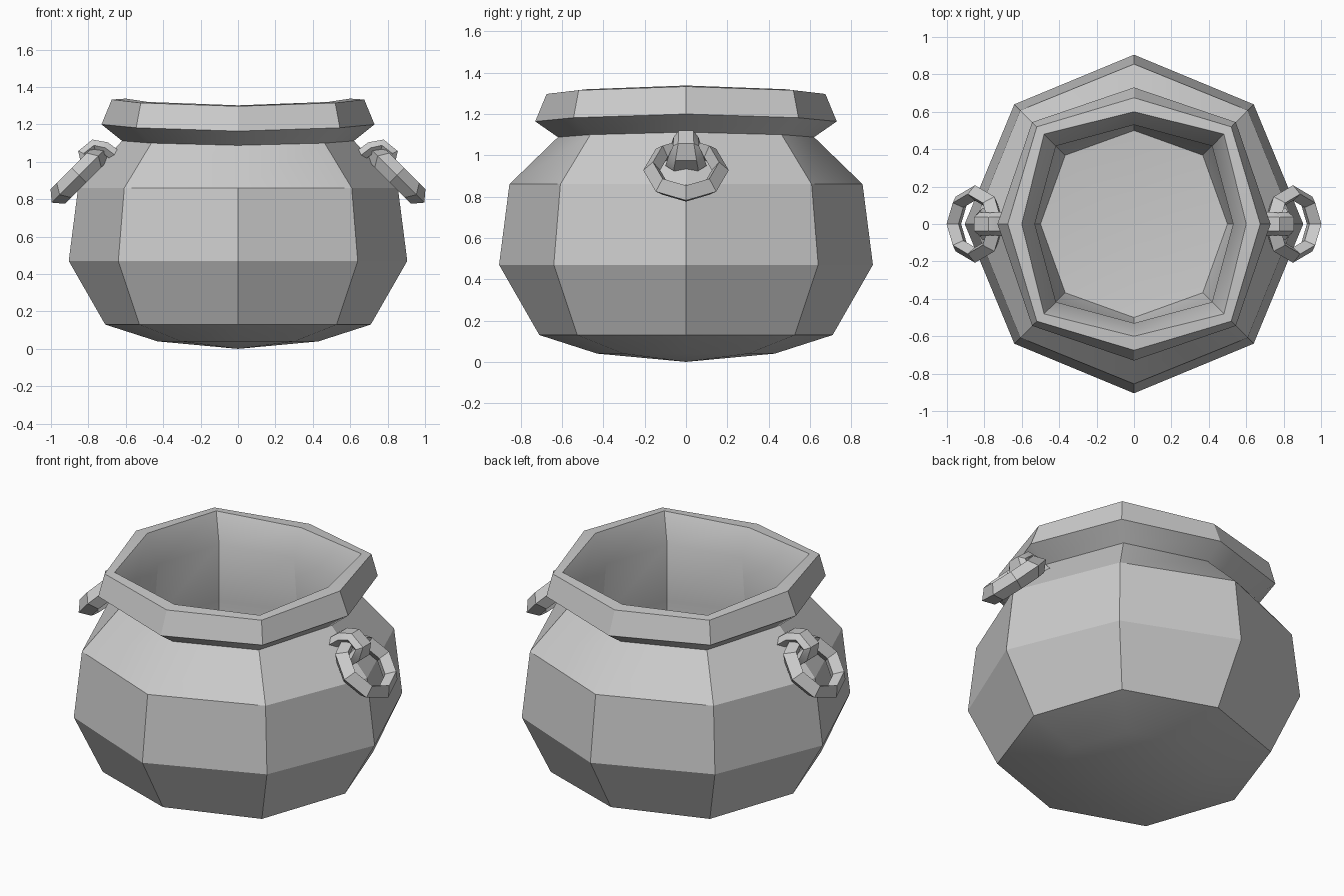
import bpy, bmesh, math
from mathutils import Vector

cube = bpy.data.objects.get("Cube")
if cube:
    bpy.data.objects.remove(cube)

iron = bpy.data.materials.new("grey iron")
iron.use_nodes = True
colour = (0.6, 0.6, 0.6, 1)
iron.diffuse_color = colour
iron.node_tree.nodes["Principled BSDF"].inputs["Base Color"].default_value = colour


def finish(name, bm):
    bmesh.ops.recalc_face_normals(bm, faces=bm.faces)
    mesh = bpy.data.meshes.new(name)
    bm.to_mesh(mesh)
    bm.free()
    obj = bpy.data.objects.new(name, mesh)
    bpy.context.collection.objects.link(obj)
    mesh.materials.append(iron)
    bpy.ops.object.select_all(action='DESELECT')
    obj.select_set(True)
    bpy.context.view_layer.objects.active = obj
    bpy.ops.object.shade_smooth_by_angle(angle=math.radians(32))


def bridge(bm, a, b):
    n = len(a)
    for i in range(n):
        j = (i + 1) % n
        bm.faces.new((a[i], a[j], b[j], b[i]))


def fan(bm, ring, z):
    tip = bm.verts.new((0, 0, z))
    for i in range(len(ring)):
        bm.faces.new((ring[i], ring[(i + 1) % len(ring)], tip))


# Pot: eight-sided shell; each row is straight radius, corner radius, height, wave
SIDES = 8
profile = [
    (0.43, 0.43, 0.04, 0), (0.71, 0.745, 0.13, 0), (0.905, 0.905, 0.47, 0),
    (0.855, 0.86, 0.86, 0), (0.62, 0.655, 1.10, 0.012),
    (0.73, 0.77, 1.182, 0.018), (0.675, 0.735, 1.315, 0.018),
    (0.60, 0.68, 1.32, 0.018), (0.53, 0.59, 1.16, 0.01),
    (0.56, 0.60, 0.82, 0), (0.58, 0.60, 0.47, 0), (0.50, 0.52, 0.18, 0),
]
bm = bmesh.new()
rings = []
for straight, corner, z, wave in profile:
    ring = []
    for i in range(SIDES):
        a = math.tau * i / SIDES
        r = corner if i % 2 else straight
        ring.append(bm.verts.new((r * math.cos(a), r * math.sin(a),
                                  z + wave * math.cos(2 * a))))
    rings.append(ring)
for a, b in zip(rings, rings[1:]):
    bridge(bm, a, b)
fan(bm, rings[0], 0)
fan(bm, rings[-1], 0.14)
finish("pot", bm)


# Hanging ring: diamond-section octagon leaning out at 45 degrees
def handle_ring(name, side):
    bm = bmesh.new()
    down = Vector((side, 0, -1)).normalized()
    normal = Vector((side, 0, 1)).normalized()
    centre = Vector((side * 0.85, 0, 0.928))
    loops = []
    for i in range(8):
        a = math.tau * i / 8
        out = down * math.cos(a) + Vector((0, math.sin(a), 0))
        loops.append([bm.verts.new(centre + out * r + normal * h)
                      for r, h in ((0.207, 0), (0.16, 0.055), (0.125, 0), (0.16, -0.055))])
    for i in range(8):
        bridge(bm, loops[i], loops[(i + 1) % 8])
    finish(name, bm)


# Bracket: bevelled strap arching over the ring, flared at both feet
def bracket(name, side):
    bm = bmesh.new()
    path = [(0.755, 0.95, 0.10), (0.81, 0.995, 0.085), (0.825, 1.045, 0.063),
            (0.77, 1.088, 0.06), (0.71, 1.075, 0.065), (0.65, 1.03, 0.08)]
    pts = [Vector((side * x, 0, z)) for x, z, w in path]
    loops = []
    for i, p in enumerate(pts):
        along = (pts[min(i + 1, len(pts) - 1)] - pts[max(i - 1, 0)]).normalized()
        across = along.cross(Vector((0, 1, 0)))
        w = path[i][2]
        section = [(1, 0), (0.6, 1), (-0.6, 1), (-1, 0), (-0.6, -1), (0.6, -1)]
        loops.append([bm.verts.new(p + Vector((0, w * u, 0)) + across * 0.032 * v)
                      for u, v in section])
    for a, b in zip(loops, loops[1:]):
        bridge(bm, a, b)
    bm.faces.new(loops[0])
    bm.faces.new(loops[-1])
    finish(name, bm)


for label, side in (("left", 1), ("right", -1)):
    handle_ring(label + "_handle_ring", side)
    bracket(label + "_handle_bracket", side)
